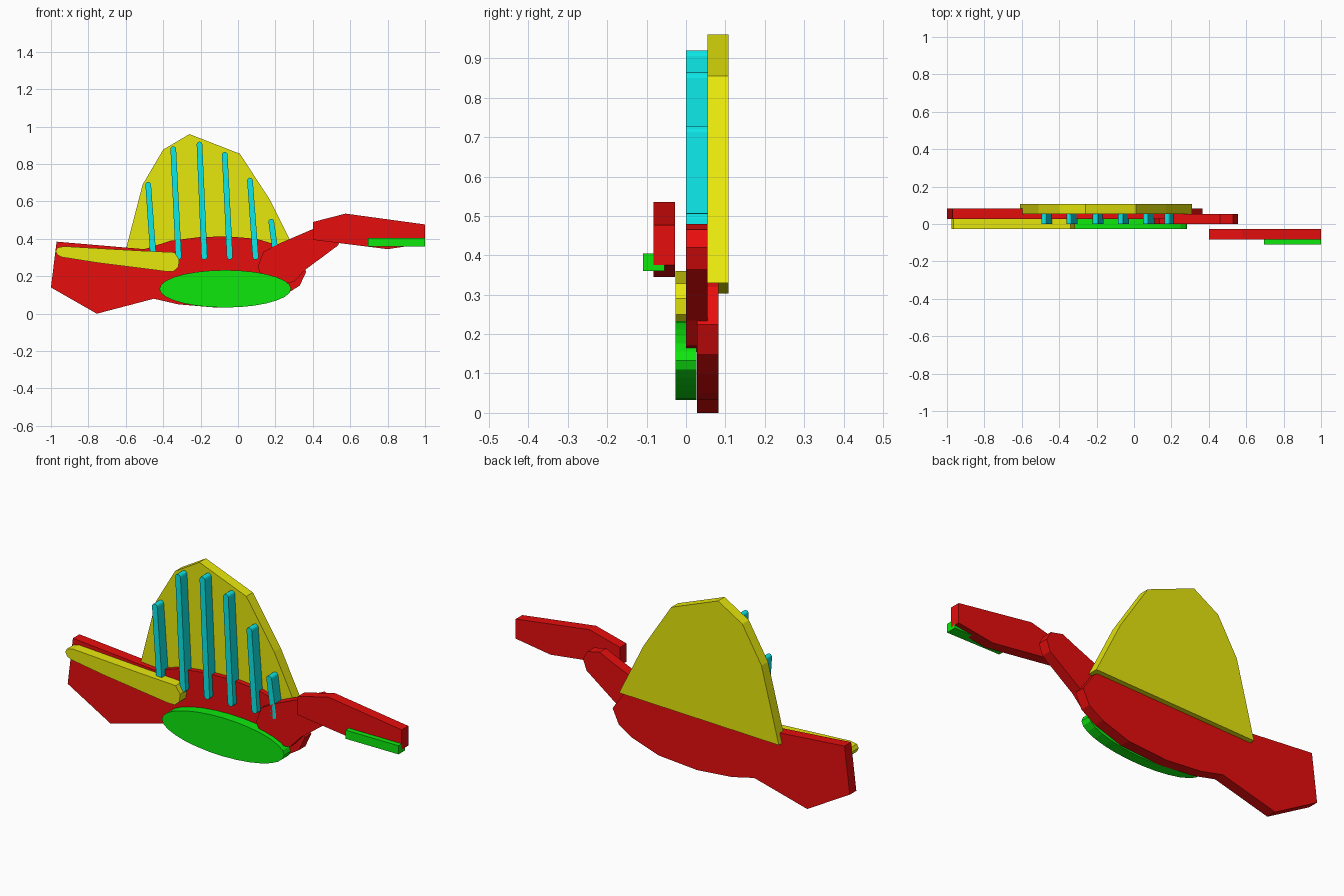
import bpy, bmesh, math


def material(name, rgb):
    m = bpy.data.materials.new(name)
    m.diffuse_color = (*rgb, 1)
    return m


RED = material("red", (0.8, 0.004, 0.004))
YELLOW = material("yellow", (0.8, 0.8, 0.004))
GREEN = material("green", (0.004, 0.8, 0.004))
CYAN = material("cyan", (0.004, 0.8, 0.8))
THICK = 0.054


def plate(name, outline, y_front, mat):
    """Flat (x, z) outline extruded backwards from y_front."""
    bm = bmesh.new()
    face = bm.faces.new([bm.verts.new((x, y_front, z)) for x, z in outline])
    new = bmesh.ops.extrude_face_region(bm, geom=[face])["geom"]
    moved = [v for v in new if isinstance(v, bmesh.types.BMVert)]
    bmesh.ops.translate(bm, verts=moved, vec=(0, THICK, 0))
    bmesh.ops.recalc_face_normals(bm, faces=bm.faces)
    mesh = bpy.data.meshes.new(name)
    bm.to_mesh(mesh)
    bm.free()
    mesh.materials.append(mat)
    obj = bpy.data.objects.new(name, mesh)
    bpy.context.collection.objects.link(obj)
    return obj


def bar(x0, z0, x1, z1, r0, r1, steps=6):
    """Outline of a round-ended bar between two points."""
    a = math.atan2(z1 - z0, x1 - x0)
    pts = []
    for x, z, r, start in ((x0, z0, r0, a + math.pi / 2), (x1, z1, r1, a - math.pi / 2)):
        for i in range(steps + 1):
            t = start + math.pi * i / steps
            pts.append((x + r * math.cos(t), z + r * math.sin(t)))
    return pts


# Back sail
plate("sail", [(-0.61, 0.303), (0.31, 0.33), (0.17, 0.61), (0.01, 0.855),
               (-0.26, 0.96), (-0.4, 0.877), (-0.51, 0.69)], 0.054, YELLOW)

# Body with tail
plate("body", [(-0.97, 0.385), (-1.0, 0.14), (-0.755, 0.0), (-0.45, 0.08), (-0.32, 0.05),
               (-0.12, 0.033), (0.1, 0.05), (0.25, 0.1), (0.33, 0.15), (0.365, 0.225),
               (0.3, 0.32), (0.2, 0.37), (0.1, 0.4), (-0.05, 0.413), (-0.2, 0.41),
               (-0.36, 0.39), (-0.5, 0.345)], 0.028, RED)

# Neck
plate("neck", [(0.105, 0.25), (0.13, 0.19), (0.2, 0.155), (0.3, 0.17), (0.36, 0.235),
               (0.535, 0.365), (0.555, 0.42), (0.53, 0.465), (0.46, 0.48), (0.4, 0.452),
               (0.22, 0.375), (0.135, 0.33)], 0.0, RED)

# Sail spines: top x, top z, bottom x
for i, (xt, zt, xb) in enumerate([(-0.48, 0.69, -0.453), (-0.346, 0.88, -0.318),
                                  (-0.206, 0.905, -0.18), (-0.071, 0.85, -0.044),
                                  (0.064, 0.712, 0.094), (0.178, 0.492, 0.204)]):
    plate(f"spine_{i + 1}", bar(xb, 0.305, xt, zt, 0.016, 0.015), 0.0, CYAN)

# Belly plate
plate("belly", [(-0.068 + 0.352 * math.cos(t * math.tau / 28), 0.133 + 0.1 * math.sin(t * math.tau / 28))
                for t in range(28)], -0.027, GREEN)

# Tail stripe, widening towards the body
plate("tail_stripe", [(-0.975, 0.335), (-0.965, 0.313), (-0.94, 0.302), (-0.75, 0.272),
                      (-0.385, 0.226), (-0.345, 0.226), (-0.318, 0.25), (-0.315, 0.29),
                      (-0.34, 0.328), (-0.55, 0.338), (-0.93, 0.36), (-0.965, 0.353)], -0.027, YELLOW)

# Head and lower jaw
plate("head", [(0.4, 0.49), (0.4, 0.395), (0.8, 0.345), (1.0, 0.375), (1.0, 0.477),
               (0.575, 0.535)], -0.082, RED)
plate("jaw", [(0.695, 0.36), (1.0, 0.36), (1.0, 0.405), (0.695, 0.405)], -0.109, GREEN)
